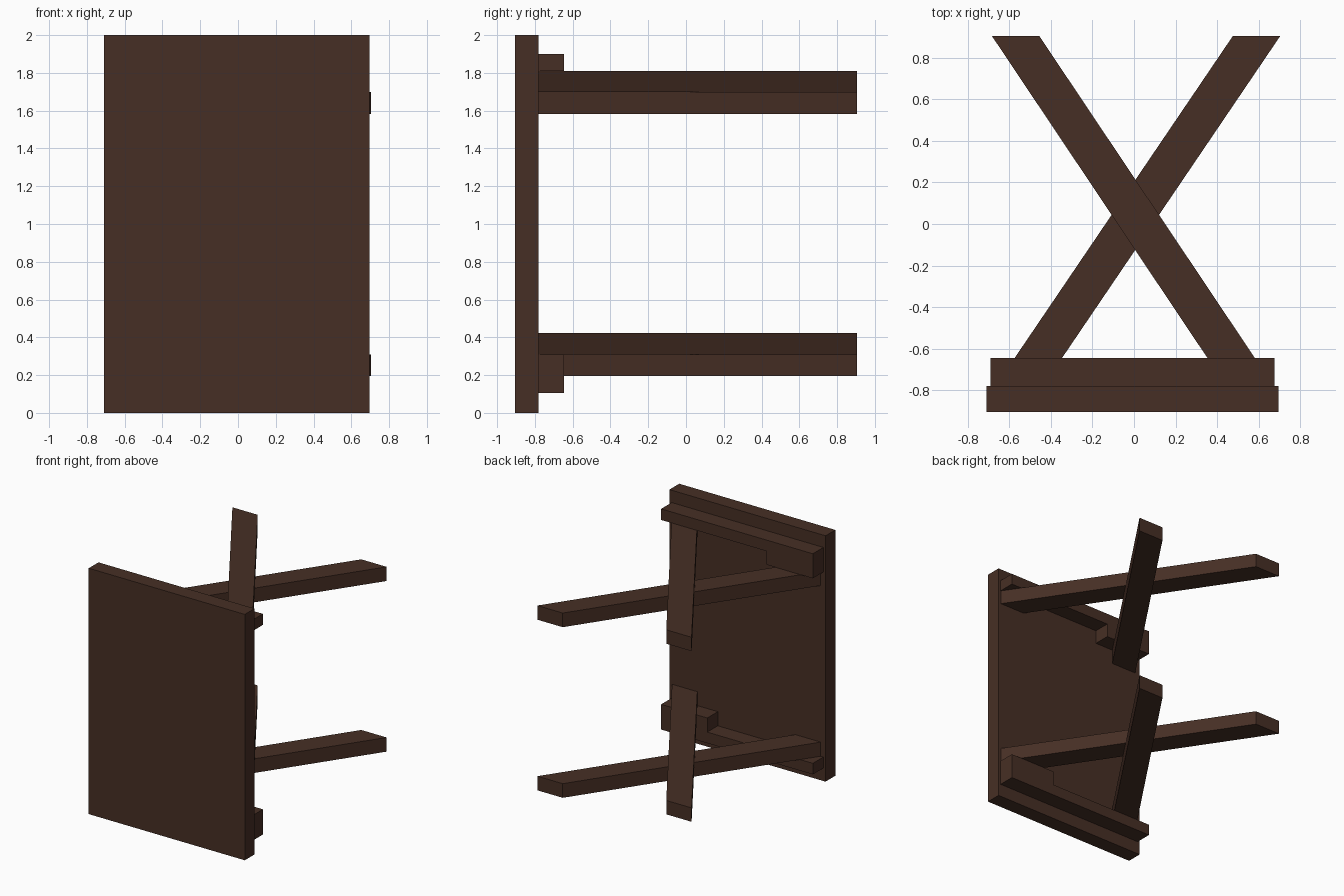
import bpy
import bmesh

if "Cube" in bpy.data.objects:
    bpy.data.objects.remove(bpy.data.objects["Cube"])

wood = bpy.data.materials.new("dark_brown_wood")
wood.diffuse_color = (0.062, 0.028, 0.018, 1.0)
wood.use_nodes = True
wood.node_tree.nodes["Principled BSDF"].inputs["Base Color"].default_value = wood.diffuse_color


def extrude(name, outline, offset):
    """Make a solid by extruding a flat outline along an offset vector."""
    bm = bmesh.new()
    face = bm.faces.new([bm.verts.new(p) for p in outline])
    result = bmesh.ops.extrude_face_region(bm, geom=[face])
    verts = [g for g in result["geom"] if isinstance(g, bmesh.types.BMVert)]
    bmesh.ops.translate(bm, vec=offset, verts=verts)
    bmesh.ops.recalc_face_normals(bm, faces=bm.faces)
    mesh = bpy.data.meshes.new(name)
    bm.to_mesh(mesh)
    bm.free()
    mesh.materials.append(wood)
    obj = bpy.data.objects.new(name, mesh)
    bpy.context.collection.objects.link(obj)
    return obj


FRONT, INNER, CLEAT, BACK = -0.905, -0.78, -0.645, 0.905

# Table top, standing upright at the front
extrude("table_top",
        [(-0.71, FRONT, 0), (0.695, FRONT, 0), (0.695, INNER, 0), (-0.71, INNER, 0)],
        (0, 0, 2))


def stepped_cleat(name, outer, thin, thick, thick_end, step, thin_end):
    """Cleat across the table top, thick at one end and thin at the other."""
    profile = [(thick_end, outer), (thin_end, outer), (thin_end, thin),
               (step, thin), (step, thick), (thick_end, thick)]
    extrude(name, [(x, INNER, z) for x, z in profile], (0, CLEAT - INNER, 0))


stepped_cleat("lower_cleat", 0.105, 0.195, 0.31, 0.675, 0.26, -0.69)
stepped_cleat("upper_cleat", 1.90, 1.81, 1.70, -0.69, -0.275, 0.675)


def leg(name, x_front, x_back, z0, z1, width=0.228):
    """Slanted leg with its ends cut parallel to the table top."""
    h = width / 2
    extrude(name,
            [(x_front - h, INNER, z0), (x_front + h, INNER, z0),
             (x_back + h, BACK, z0), (x_back - h, BACK, z0)],
            (0, 0, z1 - z0))


# Two pairs of crossed legs, one lying on the other
for side, z in (("lower", 0.195), ("upper", 1.583)):
    leg(side + "_leg_a", -0.552, 0.59, z, z + 0.115)
    leg(side + "_leg_b", 0.558, -0.57, z + 0.115, z + 0.228)
